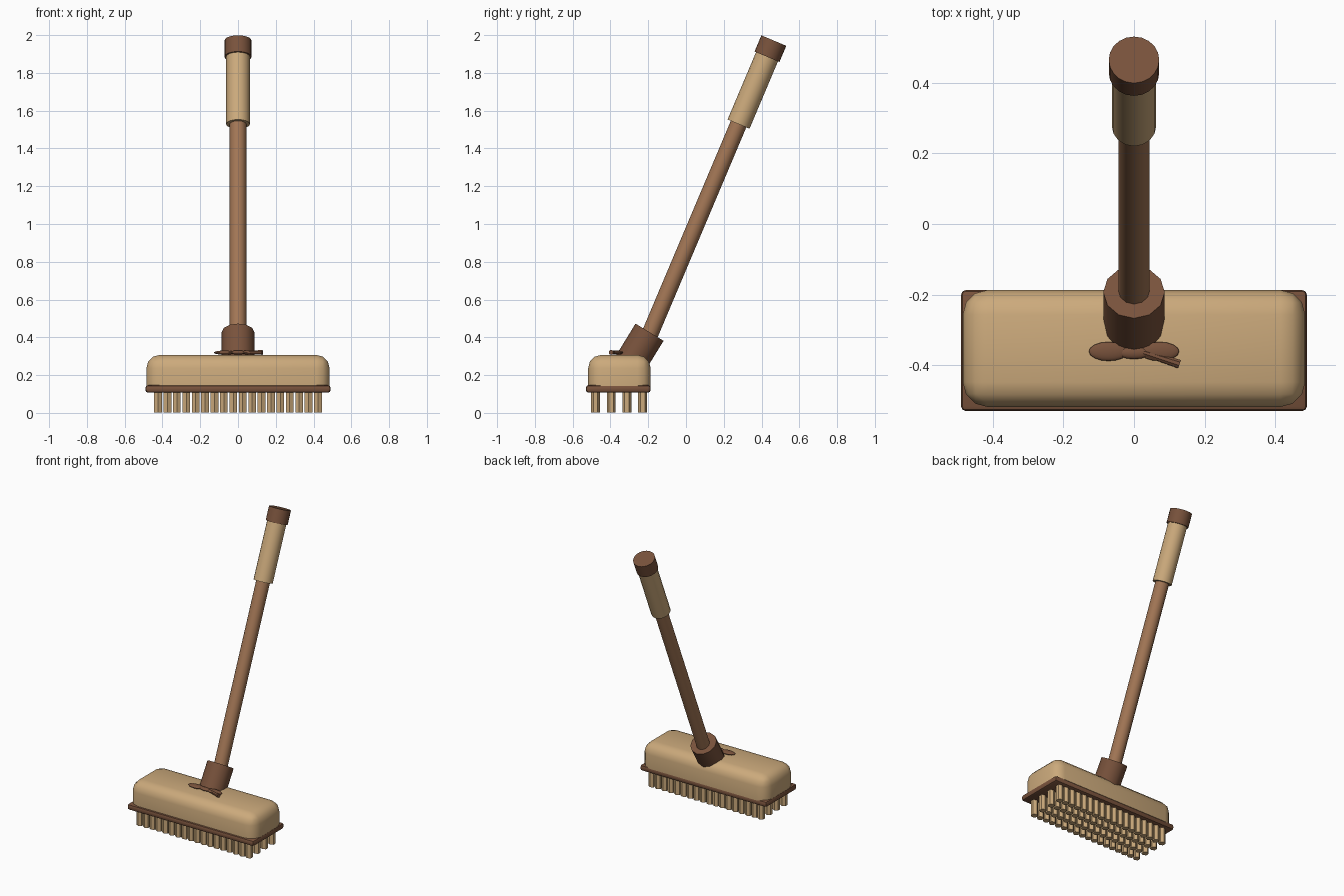
import bpy, bmesh
from math import sin, cos, radians
from mathutils import Vector

if "Cube" in bpy.data.objects:
    bpy.data.objects.remove(bpy.data.objects["Cube"])


def material(name, rgb):
    m = bpy.data.materials.new(name)
    m.diffuse_color = (*rgb, 1)
    m.use_nodes = True
    m.node_tree.nodes["Principled BSDF"].inputs["Base Color"].default_value = m.diffuse_color
    return m


TAN = material("tan", (0.60, 0.40, 0.20))
BROWN = material("dark_brown", (0.19, 0.085, 0.045))
WOOD = material("pole_brown", (0.36, 0.18, 0.09))


def finish(name, mat, angle=35):
    o = bpy.context.object
    o.name = name
    o.data.materials.append(mat)
    bpy.ops.object.shade_smooth_by_angle(angle=radians(angle))
    return o


def rounded_box(name, lo, hi, bevel, segs, mat, keep_bottom=False):
    lo, hi = Vector(lo), Vector(hi)
    bpy.ops.mesh.primitive_cube_add(size=1, location=(lo + hi) / 2)
    o = bpy.context.object
    bm = bmesh.new()
    bm.from_mesh(o.data)
    bmesh.ops.scale(bm, vec=hi - lo, verts=bm.verts)
    edges = [e for e in bm.edges
             if not (keep_bottom and all(v.co.z < 0 for v in e.verts))]
    bmesh.ops.bevel(bm, geom=edges, offset=bevel, segments=segs,
                    profile=0.5, affect='EDGES')
    bm.to_mesh(o.data)
    bm.free()
    return finish(name, mat)


def rod(name, a, b, r1, r2, sides, mat):
    a, b = Vector(a), Vector(b)
    d = b - a
    bpy.ops.mesh.primitive_cone_add(vertices=sides, radius1=r1, radius2=r2,
                                    depth=d.length, location=(a + b) / 2)
    o = bpy.context.object
    o.rotation_mode = 'QUATERNION'
    o.rotation_quaternion = Vector((0, 0, 1)).rotation_difference(d)
    return finish(name, mat)


# Brush head and its base plate
rounded_box("brush_head", (-0.485, -0.518, 0.14), (0.485, -0.187, 0.307),
            0.07, 3, TAN, keep_bottom=True)
rounded_box("base_plate", (-0.49, -0.53, 0.107), (0.49, -0.187, 0.147),
            0.014, 2, BROWN)

# Hexagonal bristle tufts, 18 x 4, in one mesh
bpy.ops.mesh.primitive_cylinder_add(vertices=6, radius=0.0235, depth=0.107,
                                    location=(-0.4233, -0.479, 0.0545))
tufts = bpy.context.object
for axis, count, step in ((0, 18, 0.0498), (1, 4, 0.083)):
    arr = tufts.modifiers.new("repeat", 'ARRAY')
    arr.count = count
    arr.use_relative_offset = False
    arr.use_constant_offset = True
    arr.constant_offset_displace = [step if i == axis else 0 for i in range(3)]
tufts.name = "bristles"
tufts.data.materials.append(TAN)

# Handle: positions measured down the tilted axis from the top
TOP = Vector((0, 0.465, 1.971))
down = Vector((0, -sin(radians(22.9)), -cos(radians(22.9))))


def along(t):
    return TOP + down * t


rod("end_cap", along(0.093), along(0), 0.0715, 0.0715, 20, BROWN)
rod("grip", along(0.48), along(0.08), 0.063, 0.063, 16, TAN)
rod("pole", along(1.76), along(0.4), 0.0445, 0.0445, 12, WOOD)

# Socket, leaning a little more than the pole
sock_top = Vector((0, -0.193, 0.427))
lean = Vector((0, sin(0.55), cos(0.55)))
rod("socket", sock_top - lean * 0.2, sock_top, 0.087, 0.087, 12, BROWN)

# Flat tied bow at the foot of the socket
for side, s in (("left", -1), ("right", 1)):
    bpy.ops.mesh.primitive_uv_sphere_add(segments=16, ring_count=8, radius=1,
                                         location=(s * 0.072, -0.361, 0.319))
    bpy.context.object.scale = (0.056, 0.027, 0.011)
    finish("bow_loop_" + side, BROWN, 60)
bpy.ops.mesh.primitive_uv_sphere_add(segments=12, ring_count=8, radius=1,
                                     location=(0, -0.365, 0.32))
bpy.context.object.scale = (0.045, 0.018, 0.011)
finish("bow_knot", BROWN, 60)
rod("bow_tail", (0.02, -0.362, 0.32), (0.129, -0.397, 0.32), 0.009, 0.013, 8, BROWN)
